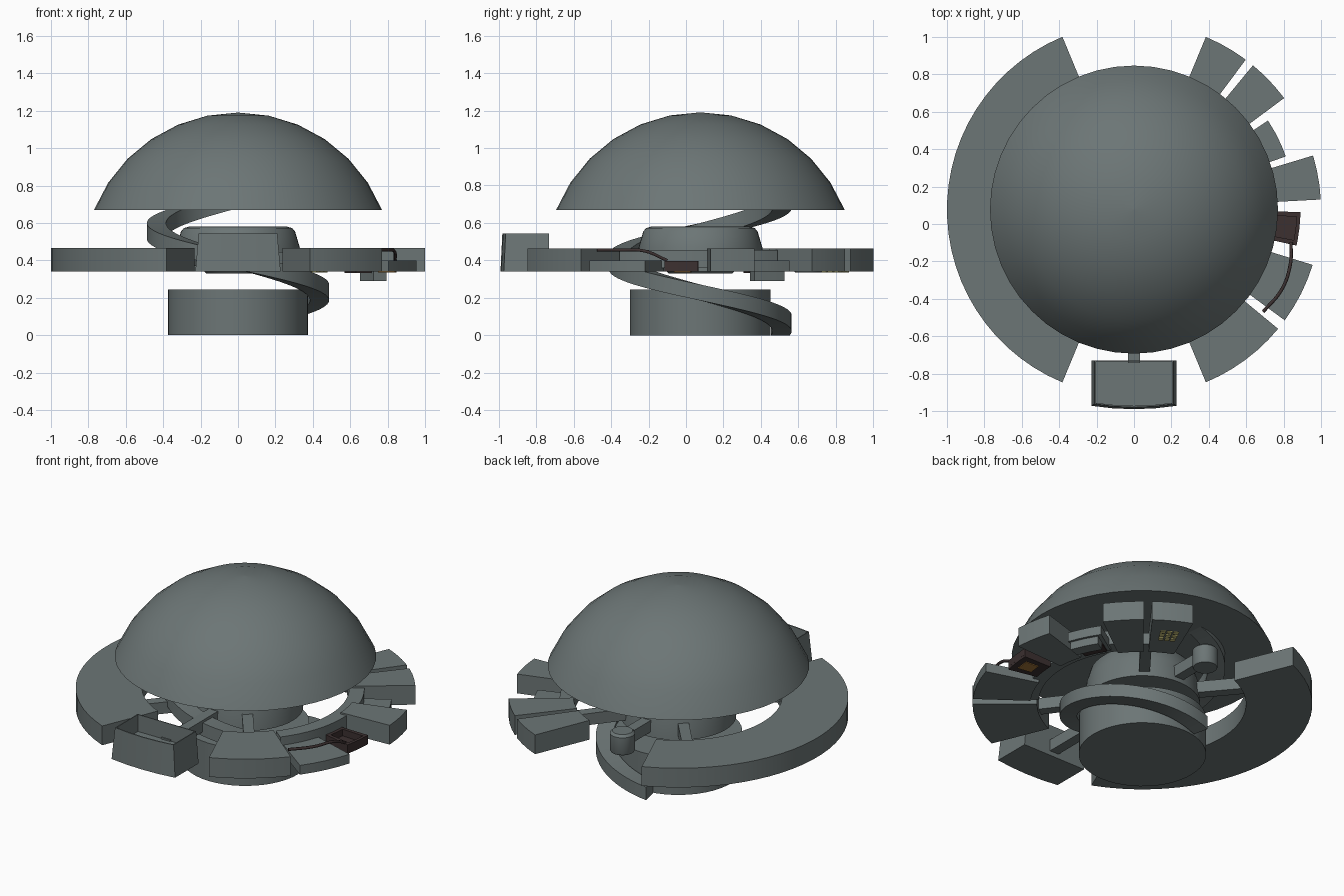
import bpy, bmesh, math
from mathutils import Matrix

if "Cube" in bpy.data.objects:
    bpy.data.objects.remove(bpy.data.objects["Cube"])

CY = 0.077  # all round parts share the axis x=0, y=CY


def material(name, rgb):
    m = bpy.data.materials.new(name)
    m.diffuse_color = (*rgb, 1)
    m.use_nodes = True
    m.node_tree.nodes["Principled BSDF"].inputs["Base Color"].default_value = m.diffuse_color
    return m


SLATE = material("slate_grey", (0.15, 0.18, 0.18))
BROWN = material("dark_brown", (0.045, 0.03, 0.03))
ORANGE = material("orange", (0.35, 0.17, 0.04))
YELLOW = material("yellow", (0.6, 0.55, 0.2))


def finish(bm, name, mat=SLATE, smooth=30):
    bmesh.ops.recalc_face_normals(bm, faces=bm.faces)
    me = bpy.data.meshes.new(name)
    bm.to_mesh(me)
    bm.free()
    ob = bpy.data.objects.new(name, me)
    bpy.context.collection.objects.link(ob)
    me.materials.append(mat)
    bpy.ops.object.select_all(action='DESELECT')
    ob.select_set(True)
    bpy.context.view_layer.objects.active = ob
    bpy.ops.object.shade_smooth_by_angle(angle=math.radians(smooth))
    return ob


def polar(r, deg, z):
    a = math.radians(deg)
    return (r * math.cos(a), CY + r * math.sin(a), z)


def sweep(name, sections, mat=SLATE):
    """Skin a row of equal cross-sections and cap both ends."""
    bm = bmesh.new()
    rows = [[bm.verts.new(p) for p in s] for s in sections]
    n = len(rows[0])
    for a, b in zip(rows, rows[1:]):
        for i in range(n):
            bm.faces.new((a[i], a[(i + 1) % n], b[(i + 1) % n], b[i]))
    bm.faces.new(rows[0])
    bm.faces.new(rows[-1])
    return finish(bm, name, mat)


def sector(name, r0, r1, a0, a1, z0, z1, mat=SLATE, rise=0):
    """Curved block; rise lifts it along the sweep to make a ramp."""
    n = max(2, round(abs(a1 - a0) / 5))
    secs = []
    for i in range(n + 1):
        a, d = a0 + (a1 - a0) * i / n, rise * i / n
        secs.append([polar(r, a, z + d) for r, z in
                     ((r0, z0), (r1, z0), (r1, z1), (r0, z1))])
    return sweep(name, secs, mat)


def lathe(name, profile, center=(0, CY), steps=48):
    """Closed solid of revolution; the profile runs bottom to top."""
    secs = [[(center[0] + r * math.cos(2 * math.pi * k / steps),
              center[1] + r * math.sin(2 * math.pi * k / steps), z)
             for k in range(steps)] for r, z in profile]
    return sweep(name, secs)


def corridor(name, r0, r1, deg, width=0.065, z0=0.37, z1=0.445):
    bm = bmesh.new()
    bmesh.ops.create_cube(bm, size=1)
    bmesh.ops.scale(bm, vec=(r1 - r0, width, z1 - z0), verts=bm.verts)
    bmesh.ops.translate(bm, vec=((r0 + r1) / 2, 0, (z0 + z1) / 2), verts=bm.verts)
    bmesh.ops.transform(bm, verts=bm.verts, matrix=Matrix.Translation((0, CY, 0))
                        @ Matrix.Rotation(math.radians(deg), 4, 'Z'))
    return finish(bm, name)


# dome roof: spherical cap with a flat underside
R, ZC = 0.83, 0.36
t0 = math.asin(0.31 / R)
dome = []
for i in range(7):
    t = t0 + (math.pi / 2 - t0) * i / 6
    dome.append((max(R * math.cos(t), 0.004), ZC + R * math.sin(t)))
lathe("dome_roof", dome)

# base drum and central hub
lathe("base_drum", [(0.375, 0), (0.375, 0.245)])
lathe("central_hub", [(0.17, 0.33), (0.18, 0.34), (0.34, 0.34), (0.33, 0.47),
                      (0.305, 0.555), (0.29, 0.572), (0.265, 0.58)])

# spiral ramp from the ground to the roof
sector("spiral_ramp", 0.385, 0.487, 102, -265, 0, 0.085, rise=0.67)

# big arc wing on the left
sector("arc_wing", 0.61, 1.0, 112.5, 247.5, 0.34, 0.465)

# separate rooms on the right: inner radius, outer radius, angles, heights
rooms = [(0.62, 1.0, 53.3, 67.4, 0.34, 0.465),
         (0.62, 1.0, 36.6, 50.5, 0.34, 0.465),
         (0.66, 0.86, 19.3, 33.6, 0.34, 0.40),
         (0.66, 1.0, 3.1, 16.8, 0.34, 0.465),
         (0.66, 1.0, -36.3, -17.2, 0.34, 0.40),
         (0.62, 1.0, -67.4, -39.6, 0.34, 0.465)]
for i, r in enumerate(rooms):
    sector(f"room_{i + 1}", *r)
sector("hanging_box", 0.77, 0.845, 20, 32, 0.29, 0.34)
sector("hanging_panel", 0.67, 0.76, 20, 32, 0.332, 0.34, BROWN)

# curved passage linking the right-hand rooms
sector("curved_passage", 0.61, 0.70, -38, 36, 0.36, 0.455)

# brown open bay with rim walls
sector("bay_floor", 0.70, 0.89, -12.5, -0.8, 0.34, 0.355, BROWN)
for a0, a1 in ((-12.5, -10.8), (-2.5, -0.8)):
    sector("bay_side", 0.70, 0.89, a0, a1, 0.355, 0.398, BROWN)
for r0, r1 in ((0.70, 0.72), (0.87, 0.89)):
    sector("bay_end", r0, r1, -10.8, -2.5, 0.355, 0.398, BROWN)
sector("bay_panel", 0.76, 0.85, -9.5, -3.5, 0.335, 0.34, ORANGE)

# brown rail curving from the bay over the low room
pts = [(0.84, -0.10, 0.40), (0.835, -0.22, 0.45), (0.79, -0.35, 0.455),
       (0.69, -0.47, 0.455)]
cu = bpy.data.curves.new("curved_rail", 'CURVE')
cu.dimensions = '3D'
cu.bevel_depth = 0.009
cu.bevel_resolution = 1
cu.resolution_u = 6
sp = cu.splines.new('BEZIER')
sp.bezier_points.add(len(pts) - 1)
for bp, p in zip(sp.bezier_points, pts):
    bp.co = p
    bp.handle_left_type = bp.handle_right_type = 'AUTO'
cu.materials.append(BROWN)
bpy.context.collection.objects.link(bpy.data.objects.new("curved_rail", cu))

# yellow tiles under the back room
for i in range(3):
    for j in range(3):
        r, a = 0.77 + 0.04 * i, 57 + 2.6 * j
        sector("floor_tile", r, r + 0.03, a, a + 2, 0.335, 0.34, YELLOW)

# radial corridors from hub to rooms
for a in (-53, 52, 130, 230):
    corridor("corridor", 0.30, 0.66, a)
corridor("front_corridor", 0.30, 0.82, -90)
corridor("back_corridor", 0.30, 0.56, 90)

# round pod at the back
lathe("round_pod", [(0.07, 0.335), (0.075, 0.345), (0.075, 0.45), (0.06, 0.465)],
      (0, CY + 0.575), 24)

# front pod: tapered open tray with a bowed front
bm = bmesh.new()


def outline(hw, front, z):
    xs = [-1, -0.5, 0, 0.5, 1]
    ring = [(hw * t, front + 0.018 * t * t, z) for t in xs]
    return [bm.verts.new(p) for p in ring + [(hw, -0.73, z), (-hw, -0.73, z)]]


low, high = outline(0.228, -0.99, 0.34), outline(0.21, -0.98, 0.545)
for i in range(7):
    bm.faces.new((low[i], low[(i + 1) % 7], high[(i + 1) % 7], high[i]))
bm.faces.new(low)
top = bm.faces.new(high)
bmesh.ops.recalc_face_normals(bm, faces=bm.faces)
bmesh.ops.inset_region(bm, faces=[top], thickness=0.008)
# sink the floor straight down so the walls stay thin
floor = bmesh.ops.extrude_discrete_faces(bm, faces=[top])["faces"][0]
bmesh.ops.translate(bm, verts=floor.verts, vec=(0, 0, -0.11))
finish(bm, "front_pod")
